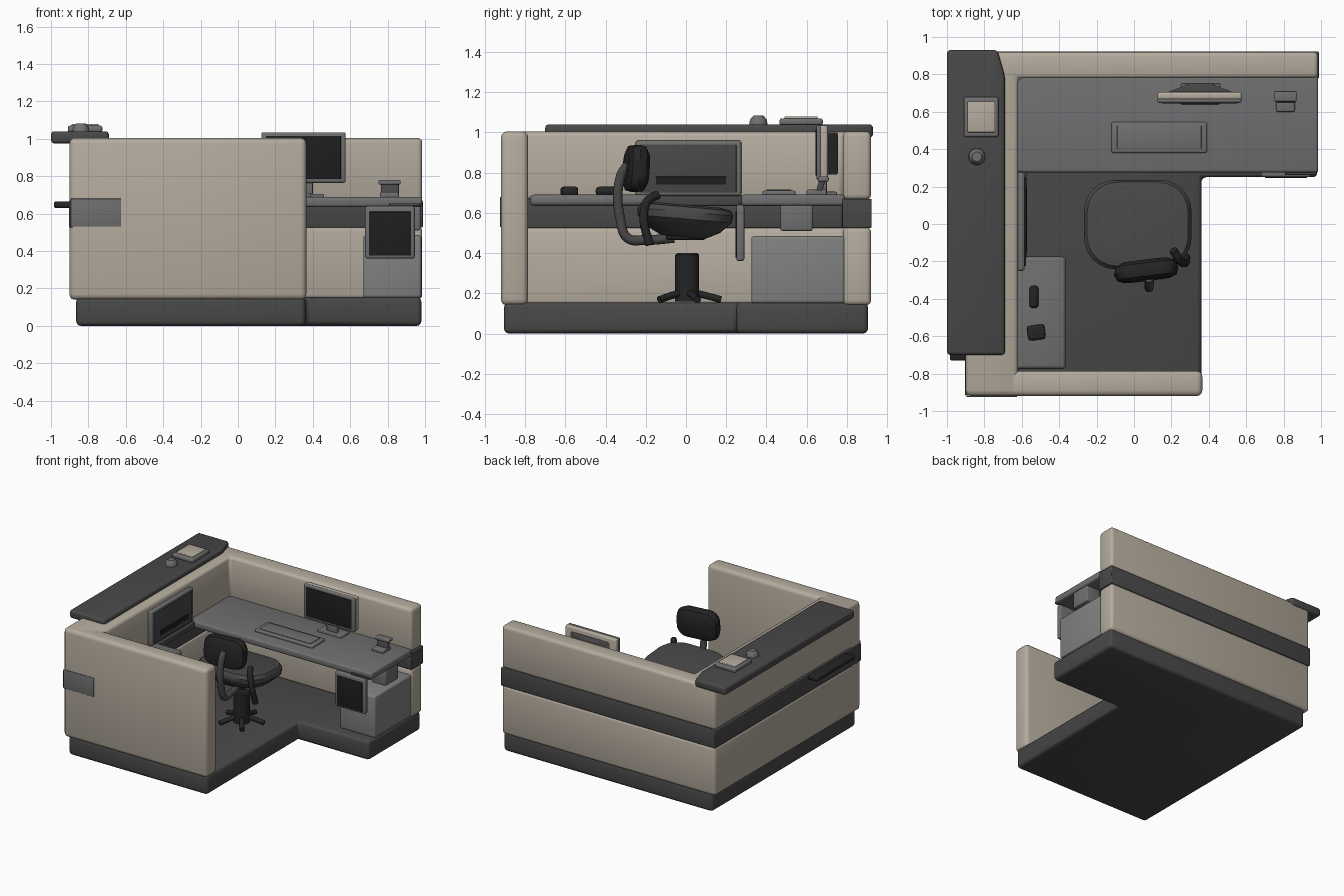
import bpy, bmesh, math
from mathutils import Matrix, Vector

if "Cube" in bpy.data.objects:
    bpy.data.objects.remove(bpy.data.objects["Cube"])


def material(name, r, g, b):
    m = bpy.data.materials.new(name)
    m.diffuse_color = (r, g, b, 1)
    m.use_nodes = True
    m.node_tree.nodes["Principled BSDF"].inputs["Base Color"].default_value = m.diffuse_color
    return m


CREAM = material("cream panel", 0.46, 0.41, 0.34)
DARK = material("charcoal", 0.065, 0.065, 0.066)
GREY = material("desk grey", 0.16, 0.16, 0.165)
LIGHT = material("cabinet grey", 0.22, 0.22, 0.22)
BLACK = material("black plastic", 0.018, 0.018, 0.019)
SCREEN = material("screen black", 0.013, 0.013, 0.014)


def finish(name, bm, mat, bevel=0.0, seg=3, matrix=None):
    bmesh.ops.recalc_face_normals(bm, faces=bm.faces)
    if bevel:
        bmesh.ops.bevel(bm, geom=bm.edges[:], offset=bevel, segments=seg,
                        profile=0.5, affect='EDGES', clamp_overlap=True)
    if matrix:
        bm.transform(matrix)
    me = bpy.data.meshes.new(name)
    bm.to_mesh(me)
    bm.free()
    me.materials.append(mat)
    me.shade_smooth()
    me.set_sharp_from_angle(angle=math.radians(40))
    ob = bpy.data.objects.new(name, me)
    bpy.context.collection.objects.link(ob)
    return ob


def prism(name, pts, z0, z1, mat, bevel=0.0, matrix=None, seg=3):
    bm = bmesh.new()
    low = [bm.verts.new((x, y, z0)) for x, y in pts]
    high = [bm.verts.new((x, y, z1)) for x, y in pts]
    bm.faces.new(low)
    bm.faces.new(high)
    n = len(pts)
    for i in range(n):
        j = (i + 1) % n
        bm.faces.new((low[i], low[j], high[j], high[i]))
    return finish(name, bm, mat, bevel, seg, matrix)


def box(name, x, y, z, mat, bevel=0.0, rot=(0, 0, 0)):
    # x, y, z are (min, max) ranges; rot is in degrees about the box centre
    c = Vector(((x[0] + x[1]) / 2, (y[0] + y[1]) / 2, (z[0] + z[1]) / 2))
    hx, hy, hz = (x[1] - x[0]) / 2, (y[1] - y[0]) / 2, (z[1] - z[0]) / 2
    m = Matrix.Translation(c)
    for ax, a in zip("XYZ", rot):
        m = m @ Matrix.Rotation(math.radians(a), 4, ax)
    return prism(name, [(-hx, -hy), (hx, -hy), (hx, hy), (-hx, hy)],
                 -hz, hz, mat, bevel, m)


def rounded(w, d, r, n=6):
    # rounded rectangle outline
    out = []
    for k, (sx, sy) in enumerate(((1, 1), (-1, 1), (-1, -1), (1, -1))):
        for i in range(n + 1):
            a = math.pi / 2 * (k + i / n)
            out.append((sx * (w / 2 - r) + r * math.cos(a),
                        sy * (d / 2 - r) + r * math.sin(a)))
    return out


def loft(name, rings, mat, matrix):
    # rings: (width, depth, radius, z) stacked into one cushion
    bm = bmesh.new()
    vs = [[bm.verts.new((x, y, z)) for x, y in rounded(w, d, r)]
          for w, d, r, z in rings]
    n = len(vs[0])
    bm.faces.new(vs[0])
    bm.faces.new(vs[-1])
    for a, b in zip(vs, vs[1:]):
        for i in range(n):
            j = (i + 1) % n
            bm.faces.new((a[i], a[j], b[j], b[i]))
    return finish(name, bm, mat, matrix=matrix)


def tube(name, pts, r, mat):
    cu = bpy.data.curves.new(name, 'CURVE')
    cu.dimensions = '3D'
    cu.bevel_depth = r
    cu.bevel_resolution = 3
    cu.use_fill_caps = True
    sp = cu.splines.new('BEZIER')
    sp.bezier_points.add(len(pts) - 1)
    for p, co in zip(sp.bezier_points, pts):
        p.co = co
        p.handle_left_type = p.handle_right_type = 'AUTO'
    tmp = bpy.data.objects.new(name, cu)
    bpy.context.collection.objects.link(tmp)
    bpy.context.view_layer.update()
    me = bpy.data.meshes.new_from_object(tmp.evaluated_get(bpy.context.evaluated_depsgraph_get()))
    bpy.data.objects.remove(tmp)
    me.materials.clear()
    me.materials.append(mat)
    me.shade_smooth()
    me.set_sharp_from_angle(angle=math.radians(40))
    ob = bpy.data.objects.new(name, me)
    bpy.context.collection.objects.link(ob)


def wall_outline(o):
    # left and back wall, grown by o
    return [(-0.90 - o, -0.915 - o), (-0.62 + o, -0.915 - o), (-0.62 + o, 0.78 - o),
            (0.985 + o, 0.78 - o), (0.985 + o, 0.92 + o), (-0.90 - o, 0.92 + o)]


# floor plinth
prism("floor_plinth", [(-0.865, -0.905), (0.36, -0.905), (0.36, 0.25), (0.98, 0.25),
                       (0.98, 0.905), (-0.865, 0.905)], 0, 0.155, DARK, 0.025)

# walls with a dark band between the lower and upper panels
prism("lower_wall", wall_outline(0), 0.14, 0.53, CREAM, 0.025)
prism("upper_wall", wall_outline(0), 0.665, 1.005, CREAM, 0.025)
prism("wall_band", wall_outline(0.003), 0.525, 0.67, DARK, 0.006)
box("front_wall", (-0.90, 0.365), (-0.92, -0.785), (0.14, 1.005), CREAM, 0.03)
box("band_front_end", (-0.895, -0.625), (-0.926, -0.919), (0.53, 0.68), GREY, 0.003)

# counter ledge and what stands on it
prism("counter_ledge", [(-1.0, -0.70), (-0.69, -0.70), (-0.69, 0.79), (-0.73, 0.93),
                        (-1.0, 0.93)], 0.975, 1.04, DARK, 0.018)
box("side_handle_shelf", (-0.985, -0.89), (-0.73, -0.25), (0.63, 0.665), BLACK, 0.012)
box("paper_tray", (-0.91, -0.725), (0.465, 0.68), (1.035, 1.07), GREY, 0.012)
box("paper_stack", (-0.89, -0.745), (0.49, 0.655), (1.05, 1.08), CREAM, 0.006)
loft("counter_bell", [(0.09, 0.09, 0.044, 0), (0.085, 0.085, 0.042, 0.025),
                      (0.05, 0.05, 0.024, 0.045)], GREY,
     Matrix.Translation((-0.84, 0.36, 1.038)))

# desk tops, cabinet and hanging panel
box("main_desk", (-0.63, 0.985), (0.275, 0.79), (0.635, 0.69), GREY, 0.015)
box("side_desk", (-0.63, -0.365), (-0.775, -0.175), (0.635, 0.69), GREY, 0.02)
box("side_desk_link", (-0.63, -0.575), (-0.2, 0.29), (0.635, 0.685), DARK, 0.008)
box("drawer_cabinet", (0.67, 0.98), (0.325, 0.79), (0.15, 0.485), LIGHT, 0.015)
box("hanging_panel", (0.68, 0.945), (0.25, 0.29), (0.36, 0.64), GREY, 0.012)
box("hanging_panel_face", (0.70, 0.925), (0.245, 0.252), (0.375, 0.61), SCREEN, 0.003)
box("desk_edge_strip", (0.81, 0.975), (0.262, 0.28), (0.64, 0.655), DARK, 0.004)
box("under_desk_box", (0.85, 0.975), (0.47, 0.63), (0.51, 0.64), GREY, 0.01)

# desk monitor
box("monitor_body", (0.125, 0.575), (0.665, 0.705), (0.765, 1.035), CREAM, 0.012)
box("monitor_frame", (0.125, 0.575), (0.648, 0.672), (0.765, 1.035), GREY, 0.01)
box("monitor_screen", (0.15, 0.55), (0.643, 0.65), (0.785, 1.015), SCREEN, 0.002)
prism("monitor_back", [(0.17, 0.70), (0.54, 0.70), (0.40, 0.755), (0.31, 0.755)],
      0.79, 1.0, DARK, 0.01)
box("monitor_neck", (0.31, 0.40), (0.67, 0.70), (0.70, 0.79), GREY, 0.008)
box("monitor_foot", (0.25, 0.46), (0.64, 0.75), (0.685, 0.705), GREY, 0.006)

# keyboard
box("keyboard", (-0.12, 0.39), (0.38, 0.545), (0.685, 0.71), GREY, 0.01)
box("keyboard_keys", (-0.09, 0.36), (0.40, 0.525), (0.705, 0.715), GREY, 0.004)

# desk phone
box("phone_base", (0.76, 0.86), (0.60, 0.70), (0.685, 0.715), GREY, 0.008)
box("phone_back", (0.765, 0.86), (0.655, 0.685), (0.70, 0.77), DARK, 0.008, (-15, 0, 0))
box("phone_top", (0.75, 0.87), (0.655, 0.71), (0.755, 0.78), GREY, 0.008)

# wall monitor at the left
box("side_monitor_frame", (-0.625, -0.585), (-0.25, 0.275), (0.685, 0.96), GREY, 0.012)
box("side_monitor_panel", (-0.588, -0.578), (-0.225, 0.25), (0.70, 0.94), DARK, 0.003)
box("side_monitor_slot", (-0.58, -0.573), (-0.15, 0.20), (0.74, 0.78), SCREEN, 0.002)

# small items on the side desk
box("stapler", (-0.56, -0.51), (-0.45, -0.33), (0.685, 0.73), BLACK, 0.02)
box("tape_holder", (-0.57, -0.475), (-0.62, -0.54), (0.685, 0.73), BLACK, 0.015, (0, 0, 8))

# chair cushions
loft("chair_seat", [(0.26, 0.22, 0.10, -0.10), (0.46, 0.36, 0.15, -0.065),
                    (0.57, 0.47, 0.17, -0.01), (0.575, 0.48, 0.17, 0.025),
                    (0.54, 0.45, 0.16, 0.05), (0.42, 0.34, 0.13, 0.06)], DARK,
     Matrix.Translation((0.02, -0.005, 0.58)) @ Matrix.Rotation(math.radians(-5), 4, 'X'))
loft("chair_backrest", [(0.25, 0.15, 0.06, -0.055), (0.32, 0.22, 0.08, -0.035),
                        (0.345, 0.235, 0.08, 0), (0.32, 0.22, 0.08, 0.035),
                        (0.25, 0.15, 0.06, 0.05)], BLACK,
     Matrix.Translation((0.065, -0.25, 0.82)) @ Matrix.Rotation(math.radians(7), 4, 'Z')
     @ Matrix.Rotation(math.radians(86), 4, 'X'))

# chair back post and side lever
tube("chair_back_post", [(0.08, -0.29, 0.84), (0.08, -0.325, 0.78), (0.08, -0.325, 0.56),
                         (0.08, -0.29, 0.475), (0.07, -0.20, 0.465), (0.05, -0.06, 0.475)],
     0.025, DARK)
tube("chair_side_lever", [(0.21, -0.14, 0.69), (0.24, -0.19, 0.66), (0.27, -0.21, 0.57),
                          (0.28, -0.18, 0.44)], 0.022, BLACK)
box("chair_mechanism", (-0.06, 0.12), (-0.10, 0.10), (0.465, 0.52), BLACK, 0.015)

# chair column and star base
loft("chair_column", [(0.12, 0.12, 0.058, 0.16), (0.12, 0.12, 0.058, 0.39),
                      (0.10, 0.10, 0.048, 0.40)], BLACK, Matrix.Translation((0.03, 0.005, 0)))
for i in range(5):
    a = math.radians(90 + 72 * i)
    c, s = math.cos(a), math.sin(a)
    tube(f"chair_foot_{i + 1}", [(0.03, 0.005, 0.21), (0.03 + 0.09 * c, 0.005 + 0.09 * s, 0.19),
                                 (0.03 + 0.17 * c, 0.005 + 0.17 * s, 0.168)], 0.018, BLACK)
